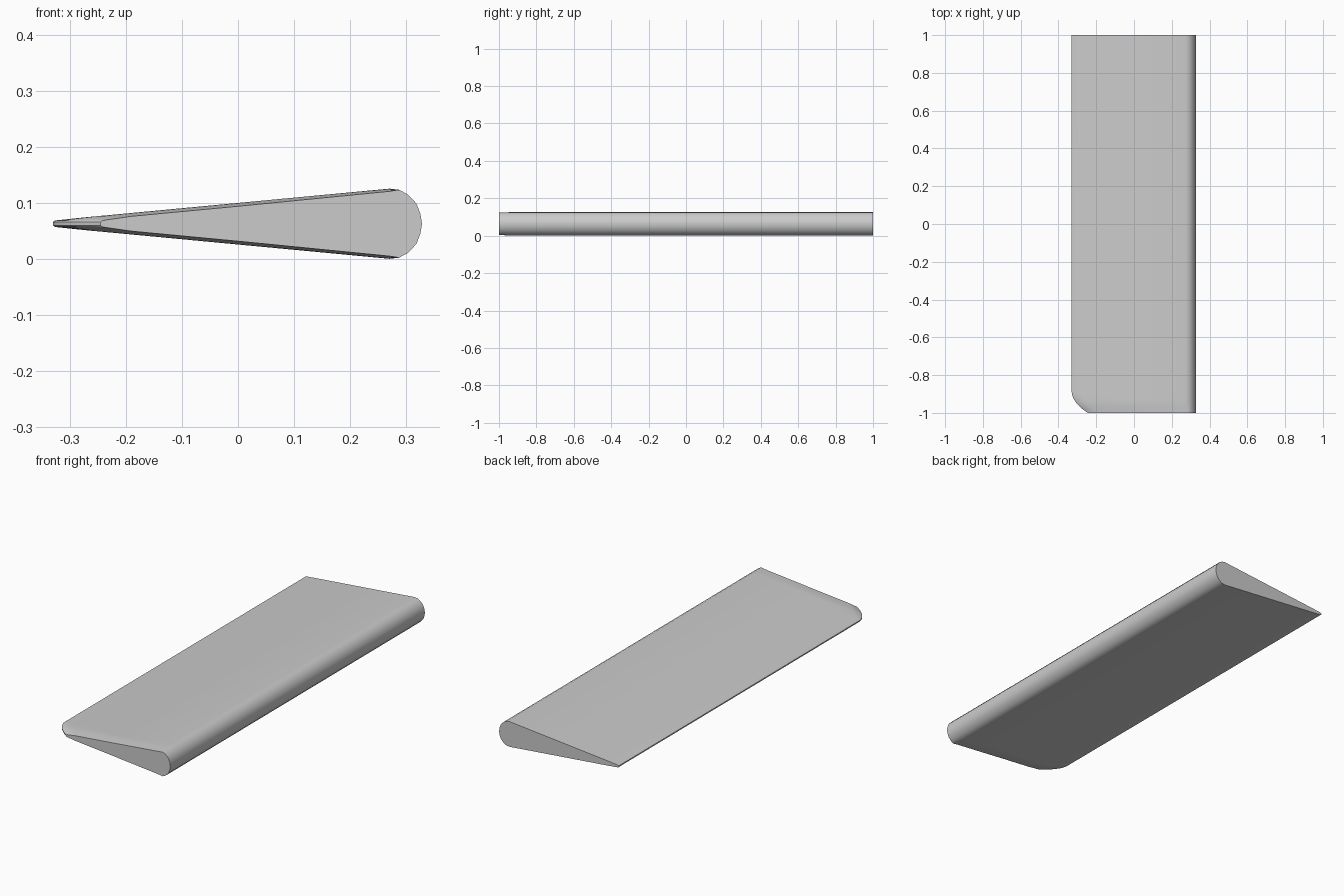
import bpy
import bmesh

cube = bpy.data.objects.get("Cube")
if cube:
    bpy.data.objects.remove(cube, do_unlink=True)

MID, REAR, SHOULDER = 0.063, -0.33, 0.27


def skin(x):
    """Half thickness of the tapering body."""
    return 0.006 + (x - REAR) / (SHOULDER - REAR) * 0.0565


# Stations along the span: y and position of the trailing edge
stations = [(1, REAR), (-0.89, REAR), (-0.905, -0.328), (-0.925, -0.32),
            (-0.945, -0.307), (-0.96, -0.294), (-0.98, -0.272), (-1, -0.245)]
# Rounded leading edge: x and half thickness
nose = [(0.287, 0.0605), (0.303, 0.052), (0.318, 0.036), (0.325, 0.018)]


def section(y, rear):
    """Closed wedge outline, thinned slightly towards the front tip."""
    inset = 0.006 * max(0, min(1, (-0.95 - y) / 0.05))
    upper = [(rear, 0.003), (rear + 0.004, 0.0058)]
    upper += [(x, skin(x) - inset) for x in (rear + 0.055, 0.0)]
    upper += [(SHOULDER, skin(SHOULDER) - inset * 0.8)] + nose
    outline = [(x, MID + h) for x, h in upper] + [(0.328, MID)]
    outline += [(x, MID - h) for x, h in reversed(upper)]
    return [(x, y, z) for x, z in outline]


# Loft the sections and cap both ends
bm = bmesh.new()
rings = [[bm.verts.new(p) for p in section(*s)] for s in stations]
for a, b in zip(rings, rings[1:]):
    for i in range(len(a)):
        j = (i + 1) % len(a)
        bm.faces.new((a[i], a[j], b[j], b[i]))
bm.faces.new(rings[0])
bm.faces.new(rings[-1])
bmesh.ops.recalc_face_normals(bm, faces=bm.faces)
mesh = bpy.data.meshes.new("wing_panel")
bm.to_mesh(mesh)
bm.free()

# Single plain grey finish
grey = bpy.data.materials.new("light_grey")
grey.use_nodes = True
colour = (0.6, 0.6, 0.6, 1)
grey.diffuse_color = colour
grey.node_tree.nodes["Principled BSDF"].inputs["Base Color"].default_value = colour
mesh.materials.append(grey)

wing = bpy.data.objects.new("wing_panel", mesh)
bpy.context.collection.objects.link(wing)
bpy.context.view_layer.objects.active = wing
wing.select_set(True)
bpy.ops.object.shade_smooth_by_angle(angle=0.6)
